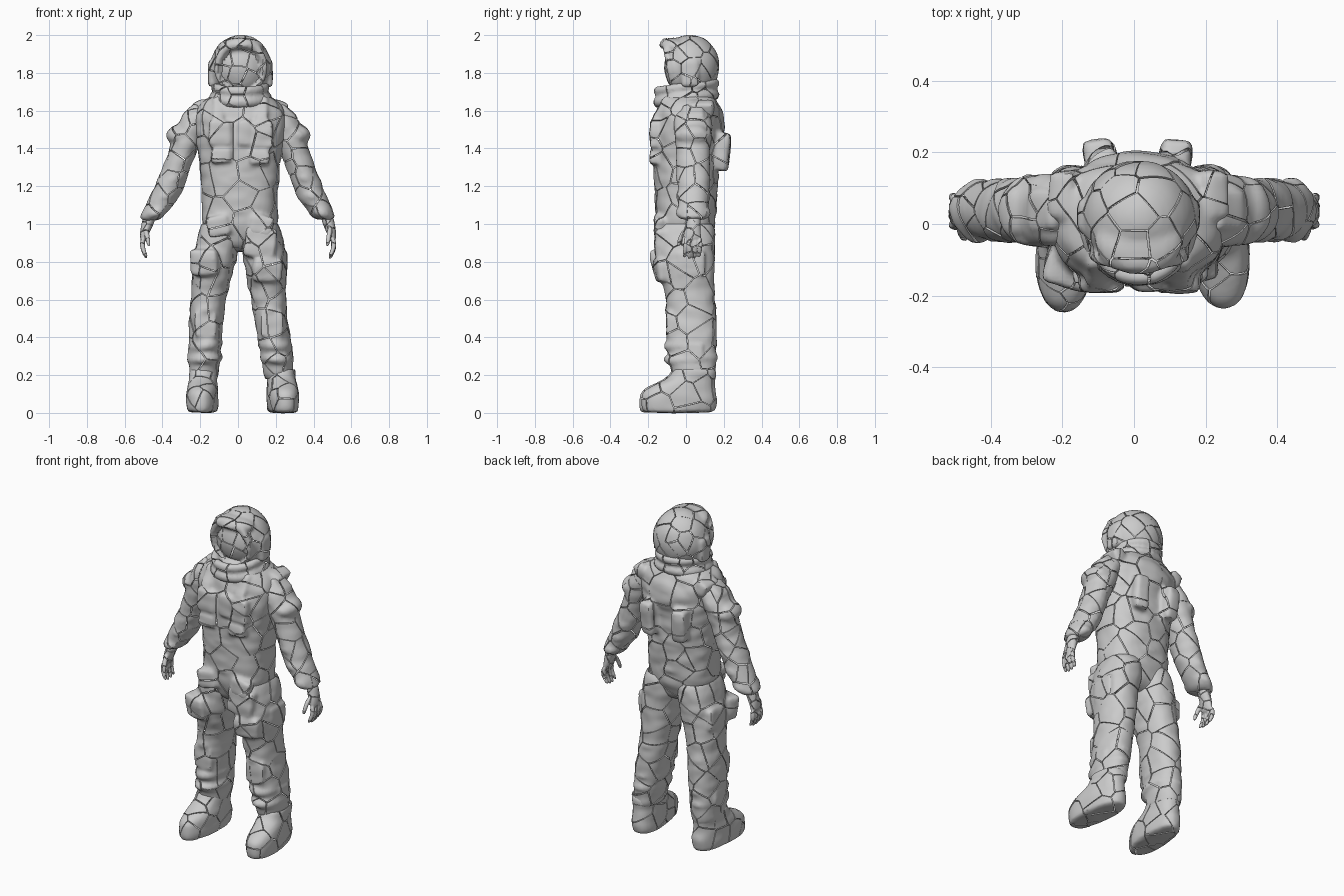
import bpy, bmesh, math, random
from mathutils import Vector, Matrix, Euler, noise

if "Cube" in bpy.data.objects:
    bpy.data.objects.remove(bpy.data.objects["Cube"])

rng = random.Random(4)


def tube(bm, rings, power=2.0, n=20):
    """Closed loft through horizontal rings (x, y, z, rx, ry)."""
    loops = []
    for x, y, z, rx, ry in rings:
        loop = []
        for i in range(n):
            c, s = math.cos(2 * math.pi * i / n), math.sin(2 * math.pi * i / n)
            px = math.copysign(abs(c) ** (2 / power), c) * rx
            py = math.copysign(abs(s) ** (2 / power), s) * ry
            loop.append(bm.verts.new((x + px, y + py, z)))
        loops.append(loop)
    for a, b in zip(loops, loops[1:]):
        for i in range(n):
            bm.faces.new((a[i], a[(i + 1) % n], b[(i + 1) % n], b[i]))
    bm.faces.new(loops[0])
    bm.faces.new(loops[-1])


def place(c, rot, size=(1, 1, 1)):
    e = Euler([math.radians(a) for a in rot]).to_matrix().to_4x4()
    return Matrix.Translation(c) @ e @ Matrix.Diagonal((*size, 1))


def box(bm, c, size, rot=(0, 0, 0)):
    vs = bmesh.ops.create_cube(bm, size=1, matrix=place(c, rot, size))['verts']
    edges = list({e for v in vs for e in v.link_edges})
    bmesh.ops.bevel(bm, geom=edges, offset=min(size) * 0.13, segments=1, affect='EDGES')


def ball(bm, c, radii, rot=(0, 0, 0)):
    bmesh.ops.create_uvsphere(bm, u_segments=24, v_segments=14, radius=1, matrix=place(c, rot, radii))


def band(bm, c, rx, ry, r, rot=(0, 0, 0), h=None, n=28, m=8):
    """Elliptical ring with radius r and half height h."""
    mat, h = place(c, rot), h or r
    g = []
    for i in range(n):
        a = 2 * math.pi * i / n
        g.append([])
        for j in range(m):
            b = 2 * math.pi * j / m
            k = r * math.cos(b)
            g[-1].append(bm.verts.new(mat @ Vector(((rx + k) * math.cos(a), (ry + k) * math.sin(a), h * math.sin(b)))))
    for i in range(n):
        for j in range(m):
            p, q = g[i], g[(i + 1) % n]
            bm.faces.new((p[j], q[j], q[(j + 1) % m], p[(j + 1) % m]))


def baked(obj):
    dg = bpy.context.evaluated_depsgraph_get()
    return bpy.data.meshes.new_from_object(obj.evaluated_get(dg))


def slice_off(bm, co, no):
    bmesh.ops.bisect_plane(bm, geom=bm.verts[:] + bm.edges[:] + bm.faces[:], plane_co=co, plane_no=no, clear_outer=True)


def shatter(src, cells, gap):
    """Cut the skin into Voronoi shards separated by thin cracks."""
    pts = [v.co.copy() for v in src.vertices]
    seeds = []
    for _ in range(cells):
        cand = [rng.choice(pts) for _ in range(4)]
        seeds.append(max(cand, key=lambda p: min([(p - s).length for s in seeds], default=1)))
    out = bmesh.new()
    for s in seeds:
        bm = bmesh.new()
        bm.from_mesh(src)
        for t in sorted((q for q in seeds if (q - s).length > 1e-4), key=lambda q: (q - s).length):
            d = (t - s).normalized()
            slice_off(bm, (s + t) / 2 - d * gap / 2, d)
            if not bm.faces:
                break
        shift = Vector([rng.uniform(-1, 1) for _ in range(3)]) * gap * 0.4
        bmesh.ops.translate(bm, verts=bm.verts, vec=shift)
        tmp = bpy.data.meshes.new("tmp")
        bm.to_mesh(tmp)
        out.from_mesh(tmp)
        bpy.data.meshes.remove(tmp)
        bm.free()
    mesh = bpy.data.meshes.new("shards")
    out.to_mesh(mesh)
    out.free()
    return mesh


def finish(name, bm, cells, voxel=0.0125, wrinkle=0.006, gap=0.0045, shape=None, cuts=()):
    """Fuse the solids, wrinkle the cloth, open hidden ends, shatter the skin, give it thickness."""
    bmesh.ops.recalc_face_normals(bm, faces=bm.faces)
    mesh = bpy.data.meshes.new(name)
    bm.to_mesh(mesh)
    bm.free()
    obj = bpy.data.objects.new(name, mesh)
    bpy.context.collection.objects.link(obj)
    obj.modifiers.new("round", 'SUBSURF').levels = 2
    rem = obj.modifiers.new("fuse", 'REMESH')
    rem.mode, rem.voxel_size = 'VOXEL', voxel
    sm = obj.modifiers.new("soften", 'SMOOTH')
    sm.factor, sm.iterations = 0.5, 1
    skin = baked(obj)
    obj.modifiers.clear()
    moves = [v.normal * wrinkle * noise.noise(Vector((v.co.x * 11, v.co.y * 11, v.co.z * 19))) for v in skin.vertices]
    for v, mv in zip(skin.vertices, moves):
        v.co += mv
        if shape:
            shape(v)
    bm = bmesh.new()
    bm.from_mesh(skin)
    for co, no in cuts:
        slice_off(bm, co, no)
    bm.to_mesh(skin)
    bm.free()
    obj.data = shatter(skin, cells, gap)
    sol = obj.modifiers.new("thickness", 'SOLIDIFY')
    sol.thickness, sol.offset = 0.006, -1
    final = baked(obj)
    obj.modifiers.clear()
    obj.data = final


UP, DOWN = (0, 0, 1), (0, 0, -1)

# Torso with chest pockets, straps and back modules
bm = bmesh.new()
tube(bm, [(.008, 0, .85, .07, .09), (.01, 0, .91, .165, .13), (.01, 0, .98, .207, .155), (.01, 0, 1.1, .199, .163),
          (.01, 0, 1.22, .207, .168), (.01, 0, 1.38, .22, .175), (.012, .005, 1.5, .245, .18),
          (.012, .012, 1.59, .25, .172), (.012, .012, 1.65, .205, .155), (.012, .005, 1.7, .12, .13)], 2.6, 24)
ball(bm, (.01, .1, 1.53), (.19, .105, .14))
for x, z, w, h in [(-.095, 1.48, .12, .135), (.035, 1.485, .07, .14), (.13, 1.475, .115, .145),
                   (-.09, 1.36, .11, .08), (.115, 1.355, .105, .08)]:
    box(bm, (x, -.162, z), (w, .062, h))
for s in (-1, 1):
    box(bm, (.012 + s * .115, -.13, 1.6), (.06, .05, .16), (-28, 0, 0))
    box(bm, (.01 + s * .105, .19, 1.385), (.092, .085, .205), (-6, 0, -s * 8))
    box(bm, (.01 + s * .115, -.142, .99), (.12, .055, .11), (0, s * 12, 0))
    box(bm, (.012 + s * .205, .08, 1.61), (.085, .14, .09), (0, s * 25, 0))
band(bm, (.01, 0, 1.25), .2, .163, .014, h=.02)
band(bm, (.01, 0, 1.07), .187, .153, .014, h=.03)
finish("torso", bm, 64, cuts=[((0, 0, 1.68), UP)])

# Collar: two tilted neck rings
bm = bmesh.new()
tube(bm, [(.012, .005, z, r, r) for z, r in ((1.62, .13), (1.68, .125), (1.74, .11))])
band(bm, (.012, .002, 1.725), .132, .155, .026, (8, 0, 0))
band(bm, (.012, 0, 1.665), .138, .148, .034, (8, 0, 0))
finish("collar", bm, 24, wrinkle=.003)


# Helmet: shell with recessed face glass, brow rim and ear units
def recess(v):
    x, z = (v.co.x - .015) / .115, (v.co.z - 1.82) / .12
    d = x * x + z * z
    if v.co.y < 0 and d < 1:
        v.co.y += .022 * min(1, (1 - d) * 5)


bm = bmesh.new()
ball(bm, (.015, .02, 1.832), (.164, .16, .172))
band(bm, (.015, -.086, 1.832), .124, .138, .021, (101, 0, 0))
ball(bm, (.015, -.045, 1.935), (.125, .1, .05), (-10, 0, 0))
for s in (-1, 1):
    box(bm, (.013 + s * .152, .02, 1.795), (.04, .09, .14))
finish("helmet", bm, 42, wrinkle=.002, shape=recess, cuts=[((0, 0, 1.685), DOWN)])

# Sleeves and gloves
ARM = [(.17, 1.62, .06, .08), (.215, 1.58, .08, .1), (.258, 1.49, .088, .105), (.285, 1.4, .076, .094),
       (.325, 1.3, .077, .09), (.362, 1.2, .082, .088), (.405, 1.11, .077, .085), (.452, 1.04, .065, .08),
       (.462, 1.02, .055, .07)]
for side, s, off in (("left", -1, 0), ("right", 1, .012)):
    def X(x):
        return s * x + off * max(0, 1 - (x - .2) * 3)
    bm = bmesh.new()
    tube(bm, [(X(x), .038, z, rx, ry) for x, z, rx, ry in ARM])
    band(bm, (X(.29), .038, 1.475), .07, .085, .018, (0, s * 14, 0), h=.025)
    ball(bm, (X(.335), .035, 1.49), (.052, .07, .03), (0, s * 40, 0))
    box(bm, (X(.25), .04, 1.59), (.11, .11, .045), (0, s * 42, 0))
    for x, z, r in ((.305, 1.35, .066), (.345, 1.24, .07), (.385, 1.15, .066), (.435, 1.06, .056)):
        band(bm, (X(x), .038, z), r, .078, .016, (0, s * 28, 0), h=.024)
    finish(side + "_sleeve", bm, 30, cuts=[((s * .195, 0, 0), (-s, 0, 0)), ((0, 0, 1.02), DOWN)])

    bm = bmesh.new()
    tube(bm, [(X(.463), .04, 1.05, .035, .042), (X(.48), .04, 1.0, .033, .036), (X(.495), .035, .95, .024, .044),
              (X(.5), .035, .905, .018, .046)])
    for k in range(4):
        y, d = -.002 + k * .026, .008 * abs(k - 1.4)
        tube(bm, [(X(.5), y, .93, .013, .012), (X(.509), y, .89, .014, .013),
                  (X(.5), y - .004, .845 + d, .013, .012), (X(.483), y - .008, .81 + d, .01, .01)], n=10)
    tube(bm, [(X(.487), .005, .98, .014, .016), (X(.48), -.024, .94, .014, .015),
              (X(.474), -.038, .9, .012, .012), (X(.47), -.04, .88, .008, .008)], n=10)
    finish(side + "_glove", bm, 18, voxel=.0055, wrinkle=.001, gap=.003, cuts=[((0, 0, 1.035), UP)])

# Trouser legs (z, left x, right x, rx, y, ry) with pouches and knee bands
LEG = [(1.04, -.09, .11, .1, 0, .14), (.95, -.1, .12, .115, .002, .158), (.85, -.118, .138, .118, 0, .156),
       (.75, -.132, .148, .11, .002, .147),
       (.65, -.15, .155, .098, .018, .134), (.58, -.162, .161, .092, .025, .13), (.5, -.168, .174, .092, .028, .134),
       (.4, -.173, .19, .088, .03, .132), (.3, -.176, .203, .085, .032, .13), (.2, -.18, .214, .077, .042, .116),
       (.15, -.181, .218, .07, .05, .1)]
for side, s, col in (("left", -1, 1), ("right", 1, 2)):
    bm = bmesh.new()
    tube(bm, [(r[col], r[4], r[0], r[3], r[5]) for r in LEG], 2.3)
    for z, x, y, r, ry in ((.8, (-.124, .143), 0, .106, .143), (.55, (-.165, .166), .025, .083, .125),
                           (.36, (-.174, .194), .025, .08, .13), (.29, (-.176, .204), .027, .08, .13)):
        band(bm, (x[col - 1], y, z), r, ry, .014, (3, s * 5, 0), h=.022)
    if s < 0:
        box(bm, (-.175, -.128, .8), (.155, .1, .15), (8, 0, -15))
        box(bm, (-.222, .04, .8), (.055, .14, .13))
    else:
        box(bm, (.12, -.132, .9), (.17, .07, .17), (0, 8, 0))
        box(bm, (.155, -.118, .76), (.16, .1, .13), (8, 0, 10))
        box(bm, (.236, .03, .79), (.055, .15, .13))
    box(bm, ((-.172, .18)[col - 1], -.083, .47), (.12, .045, .14))
    box(bm, ((-.177, .2)[col - 1] + s * .075, .04, .325), (.03, .1, .08))
    finish(side + "_trouser_leg", bm, 40, cuts=[((0, 0, 1.0), UP), ((0, 0, .18), DOWN)])

    # Boot turned slightly outwards
    bm = bmesh.new()
    tube(bm, [(0, -.04, .0, .072, .185), (0, -.042, .012, .081, .2), (0, -.042, .08, .085, .205),
              (0, -.04, .118, .081, .195), (0, -.015, .148, .077, .163), (0, .022, .18, .075, .132),
              (0, .04, .21, .075, .117), (0, .042, .25, .074, .113)], 2.4, 24)
    band(bm, (0, .035, .2), .066, .112, .014, (8, 0, 0))
    bmesh.ops.rotate(bm, verts=bm.verts, cent=(0, .04, 0), matrix=Matrix.Rotation(math.radians((-4, 6)[col - 1]), 3, 'Z'))
    bmesh.ops.translate(bm, verts=bm.verts, vec=((-.183, .228)[col - 1], (-.005, .005)[col - 1], 0))
    finish(side + "_boot", bm, 18, wrinkle=.004, cuts=[((0, 0, .23), UP)])

# Keep the total triangle count moderate, then shade smoothly with crisp crack edges
parts = list(bpy.context.collection.objects)
total = sum(len(o.data.loops) - 2 * len(o.data.polygons) for o in parts)
for o in parts:
    if total > 270000:
        o.modifiers.new("thin_out", 'DECIMATE').ratio = 250000 / total
        o.data = baked(o)
        o.modifiers.clear()
    o.data.shade_smooth()
    o.data.set_sharp_from_angle(angle=math.radians(40))
